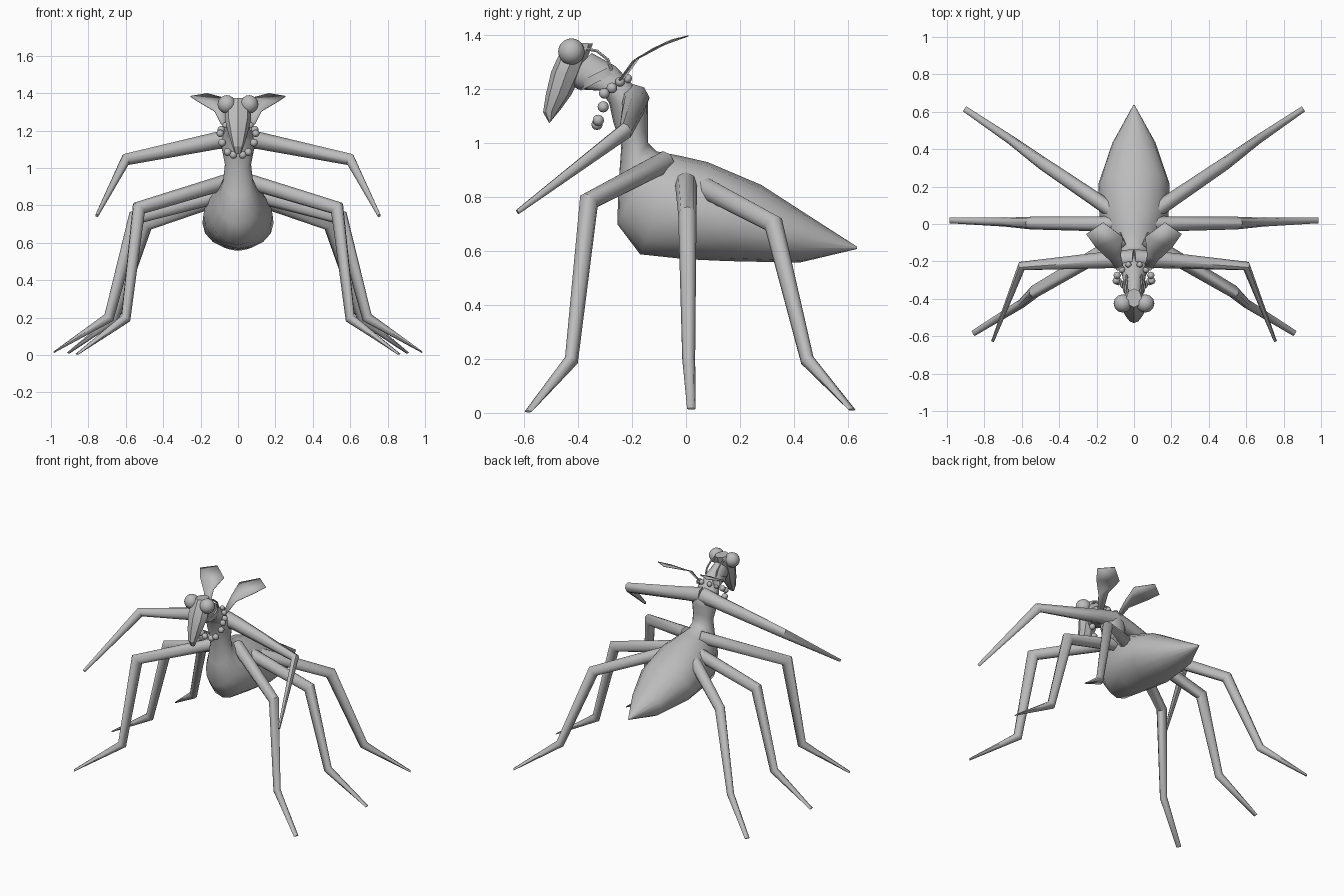
import bpy, bmesh, math
from mathutils import Vector

if "Cube" in bpy.data.objects:
    bpy.data.objects.remove(bpy.data.objects["Cube"])

grey = bpy.data.materials.new("grey")
grey.diffuse_color = (0.5, 0.5, 0.5, 1)
grey.use_nodes = True
grey.node_tree.nodes["Principled BSDF"].inputs["Base Color"].default_value = grey.diffuse_color


def finish(name, bm, angle=40):
    bmesh.ops.recalc_face_normals(bm, faces=bm.faces[:])
    me = bpy.data.meshes.new(name)
    bm.to_mesh(me)
    bm.free()
    me.materials.append(grey)
    ob = bpy.data.objects.new(name, me)
    bpy.context.collection.objects.link(ob)
    bpy.ops.object.select_all(action='DESELECT')
    ob.select_set(True)
    bpy.context.view_layer.objects.active = ob
    if angle:
        bpy.ops.object.shade_smooth_by_angle(angle=math.radians(angle))
    return ob


def skin(name, rings, angle=40):
    """Bridge a list of equal closed point loops and cap both ends."""
    bm = bmesh.new()
    loops = [[bm.verts.new(p) for p in r] for r in rings]
    n = len(loops[0])
    for a, b in zip(loops, loops[1:]):
        for i in range(n):
            j = (i + 1) % n
            bm.faces.new((a[i], a[j], b[j], b[i]))
    bm.faces.new(loops[0])
    bm.faces.new(loops[-1])
    return finish(name, bm, angle)


def oval_loft(name, sections, n=16, angle=50):
    """Each section: under point (y, z), upper point (y, z), half width."""
    rings = []
    for (ay, az), (by, bz), w in sections:
        a, b = Vector((0, ay, az)), Vector((0, by, bz))
        mid, half = (a + b) / 2, (b - a) / 2
        rings.append([mid + half * math.cos(t) + Vector((w * math.sin(t), 0, 0))
                      for t in (2 * math.pi * i / n for i in range(n))])
    return skin(name, rings, angle)


def limb(name, pts, radii, n=8):
    """Jointed tube with mitred bends; radii are (in, out) pairs per point."""
    pts = [Vector(p) for p in pts]
    side = (pts[-1] - pts[0]).cross(Vector((0, 0, 1))).normalized()
    rings = []
    for i, p in enumerate(pts):
        d0 = (p - pts[i - 1]).normalized() if i else (pts[1] - p).normalized()
        d1 = (pts[i + 1] - p).normalized() if i < len(pts) - 1 else d0
        t = (d0 + d1).normalized()
        u = (side - t * side.dot(t)).normalized()
        v = t.cross(u) / max(0.6, t.dot(d0))
        ru, rv = radii[i]
        rings.append([p + u * ru * math.cos(a) + v * rv * math.sin(a)
                      for a in (2 * math.pi * k / n for k in range(n))])
    return skin(name, rings, 50)


def ball(name, pos, r, seg=10):
    bm = bmesh.new()
    bmesh.ops.create_uvsphere(bm, u_segments=seg, v_segments=seg - 2, radius=r)
    bmesh.ops.translate(bm, vec=Vector(pos), verts=bm.verts[:])
    return finish(name, bm, 60)


# Abdomen, thorax and bent neck in one skin
oval_loft("body", [
    ((0.635, 0.608), (0.635, 0.616), 0.004),
    ((0.42, 0.557), (0.45, 0.735), 0.115),
    ((0.15, 0.563), (0.28, 0.845), 0.19),
    ((0.00, 0.57), (0.08, 0.93), 0.185),
    ((-0.17, 0.588), (-0.03, 0.955), 0.155),
    ((-0.255, 0.70), (-0.11, 0.97), 0.11),
    ((-0.25, 0.85), (-0.14, 1.00), 0.08),
    ((-0.24, 0.99), (-0.14, 1.05), 0.07),
    ((-0.27, 1.08), (-0.14, 1.11), 0.085),
    ((-0.285, 1.15), (-0.14, 1.15), 0.09),
    ((-0.32, 1.195), (-0.20, 1.22), 0.065),
    ((-0.40, 1.20), (-0.26, 1.285), 0.055),
    ((-0.45, 1.23), (-0.35, 1.335), 0.045)])

# Wedge-shaped head tapering down to the chin
oval_loft("head", [
    ((-0.445, 1.375), (-0.345, 1.37), 0.04),
    ((-0.475, 1.32), (-0.36, 1.33), 0.07),
    ((-0.50, 1.265), (-0.39, 1.25), 0.07),
    ((-0.52, 1.18), (-0.425, 1.18), 0.05),
    ((-0.53, 1.115), (-0.465, 1.125), 0.032),
    ((-0.508, 1.075), (-0.498, 1.085), 0.018)], n=8, angle=30)

# Band round the neck
oval_loft("neck_band", [
    ((-0.40, 1.225), (-0.275, 1.288), 0.062),
    ((-0.39, 1.195), (-0.255, 1.265), 0.064)], n=16, angle=30)

beads = [(0.03, -0.217, 1.24, 0.017), (0.065, -0.245, 1.228, 0.018),
         (0.09, -0.275, 1.205, 0.02), (0.095, -0.303, 1.185, 0.02),
         (0.085, -0.307, 1.135, 0.021), (0.055, -0.325, 1.085, 0.021),
         (0.025, -0.33, 1.07, 0.021)]

for s, tag in ((-1, "left"), (1, "right")):
    # Eyes and necklace beads
    ball("eye_" + tag, (s * 0.06, -0.425, 1.34), 0.049, 12)
    for i, (x, y, z, r) in enumerate(beads):
        ball(f"bead_{tag}_{i}", (s * x, y, z), r, 8)

    # Thin strap arching from the head to the neck
    limb("strap_" + tag, [(s * 0.035, -0.37, 1.35), (s * 0.038, -0.33, 1.342),
                          (s * 0.04, -0.29, 1.31), (s * 0.04, -0.275, 1.27)],
         [(0.006, 0.006)] * 4, 6)

    # Walking legs: hip, knee, ankle, foot
    for part, pts in (
            ("front_leg", [(0.05, -0.08, 0.93), (0.53, -0.36, 0.785),
                           (0.60, -0.425, 0.195), (0.86, -0.585, 0.005)]),
            ("middle_leg", [(0.08, 0.0, 0.86), (0.55, 0.005, 0.735),
                            (0.69, 0.01, 0.20), (0.985, 0.02, 0.015)]),
            ("back_leg", [(0.07, 0.04, 0.85), (0.49, 0.325, 0.70),
                          (0.66, 0.45, 0.195), (0.905, 0.615, 0.012)])):
        limb(part + "_" + tag, [(s * x, y, z) for x, y, z in pts],
             [(0.042, 0.042), (0.034, 0.036), (0.024, 0.027), (0.016, 0.004)])

    # Grasping arm: shoulder, elbow, tip
    limb("arm_" + tag, [(0, -0.19, 1.165), (s * 0.12, -0.19, 1.145),
                        (s * 0.60, -0.225, 1.045), (s * 0.755, -0.625, 0.745)],
         [(0.055, 0.055), (0.046, 0.046), (0.026, 0.028), (0.008, 0.010)])

    # Curved petal-shaped wing
    rows = [((0.09, -0.25, 1.235), (0.055, -0.235, 1.235)),
            ((0.125, -0.20, 1.305), (0.07, -0.17, 1.325)),
            ((0.205, -0.125, 1.352), (0.06, -0.07, 1.373)),
            ((0.255, -0.055, 1.385), (0.165, 0.008, 1.40))]
    bm = bmesh.new()
    vs = [[bm.verts.new((s * x, y, z)) for x, y, z in r] for r in rows]
    for a, b in zip(vs, vs[1:]):
        bm.faces.new((a[0], a[1], b[1], b[0]))
    wing = finish("wing_" + tag, bm, 60)
    mod = wing.modifiers.new("thickness", 'SOLIDIFY')
    mod.thickness = 0.004
